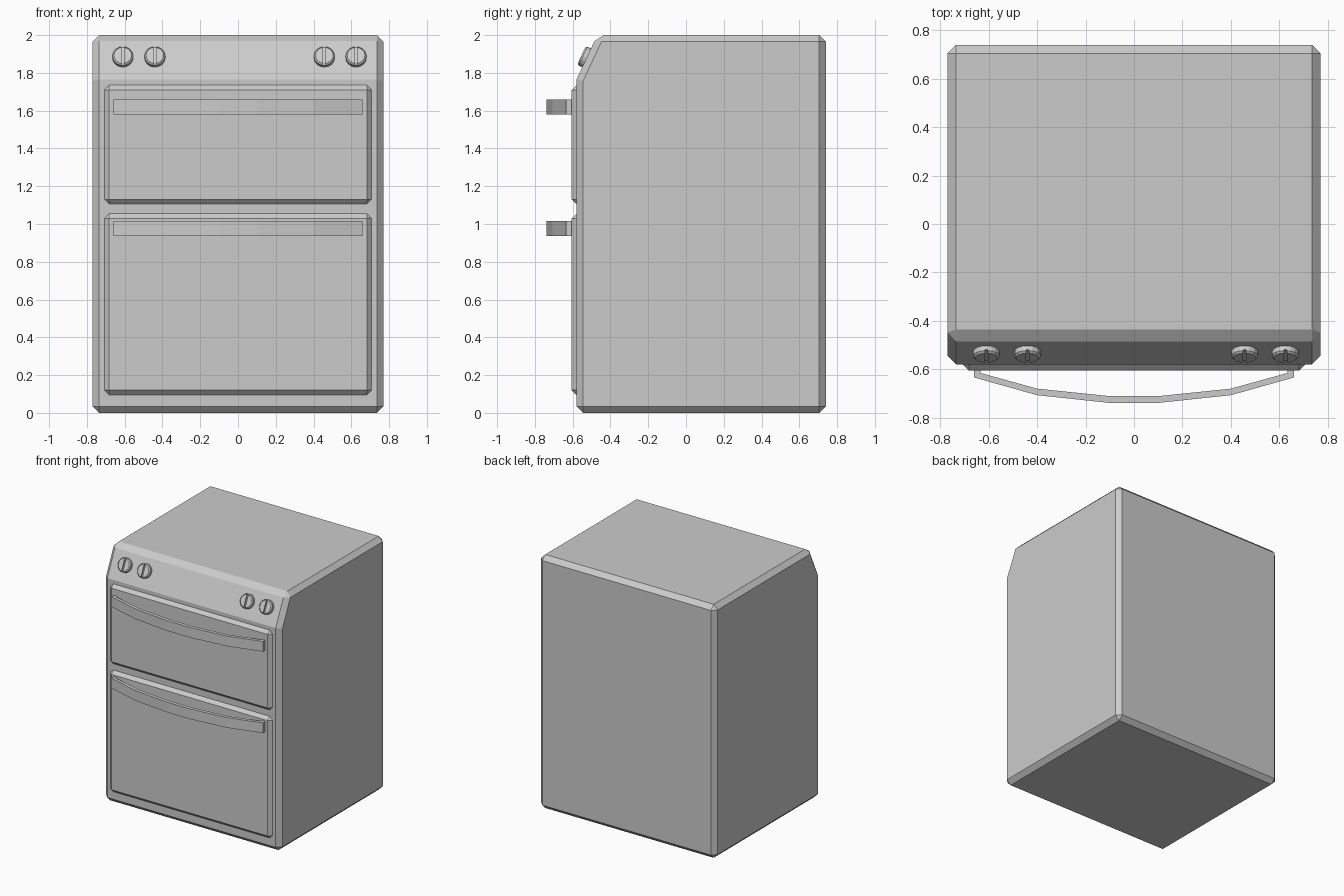
import bpy, bmesh, math

if "Cube" in bpy.data.objects:
    bpy.data.objects.remove(bpy.data.objects["Cube"])


def prism(name, pts, lo, hi, place):
    """Extrude a closed 2D outline from lo to hi; place maps (u, v, w) to xyz."""
    bm = bmesh.new()
    face = bm.faces.new([bm.verts.new(place(u, v, lo)) for u, v in pts])
    ext = bmesh.ops.extrude_face_region(bm, geom=[face])
    for v in ext["geom"]:
        if isinstance(v, bmesh.types.BMVert):
            a, b = place(0, 0, lo), place(0, 0, hi)
            v.co += type(v.co)([q - p for p, q in zip(a, b)])
    bmesh.ops.recalc_face_normals(bm, faces=bm.faces)
    mesh = bpy.data.meshes.new(name)
    bm.to_mesh(mesh)
    bm.free()
    obj = bpy.data.objects.new(name, mesh)
    bpy.context.collection.objects.link(obj)
    return obj


def chamfer(obj, width):
    mod = obj.modifiers.new("chamfer", "BEVEL")
    mod.width, mod.segments = width, 1
    mod.limit_method, mod.angle_limit = "ANGLE", math.radians(30)


# Cabinet with a sloping control panel at the top front
side = [(-0.58, 0), (-0.58, 1.765), (-0.47, 2), (0.74, 2), (0.74, 0)]
body = prism("oven_body", side, -0.77, 0.77, lambda u, v, w: (w, u, v))
chamfer(body, 0.035)

# Bowed handle outline seen from above: outer edge, then inner edge back
half_out = [(0.66, -0.6), (0.66, -0.634), (0.4, -0.707), (0.1, -0.739)]
half_in = [(0.1, -0.711), (0.4, -0.68), (0.635, -0.615), (0.635, -0.6)]
right = half_out
handle_pts = (right + [(-x, y) for x, y in reversed(half_out)]
              + [(-x, y) for x, y in reversed(half_in)] + half_in)

# Doors and their handles
for label, z0, z1, hz in (("upper", 1.105, 1.735, 1.58), ("lower", 0.095, 1.055, 0.937)):
    outline = [(-0.707, z0), (0.707, z0), (0.707, z1), (-0.707, z1)]
    door = prism(label + "_door", outline, -0.605, -0.5, lambda u, v, w: (u, w, v))
    chamfer(door, 0.025)
    prism(label + "_handle", handle_pts, hz, hz + 0.08, lambda u, v, w: (u, v, w))

# Slotted control knobs standing on the sloping panel
slope = math.atan2(0.235, 0.11)
circle = [(0.055 * math.cos(i * math.tau / 16), 0.055 * math.sin(i * math.tau / 16))
          for i in range(16)]
for i, x in enumerate((-0.61, -0.44, 0.457, 0.625)):
    slot = [(-0.006, -0.07), (0.006, -0.07), (0.006, 0.07), (-0.006, 0.07)]
    cutter = prism(f"knob_slot_cutter_{i}", slot, 0.018, 0.06, lambda u, v, w: (u, v, w))
    knob = prism(f"control_knob_{i}", circle, -0.01, 0.03, lambda u, v, w: (u, v, w))
    for obj in (cutter, knob):
        obj.location = (x, -0.526, 1.88)
        obj.rotation_euler = (slope, 0, 0)
    chamfer(knob, 0.008)
    cut = knob.modifiers.new("slot", "BOOLEAN")
    cut.object, cut.operation, cut.solver = cutter, "DIFFERENCE", "EXACT"
    cutter.hide_render = True
    cutter.display_type = "WIRE"
